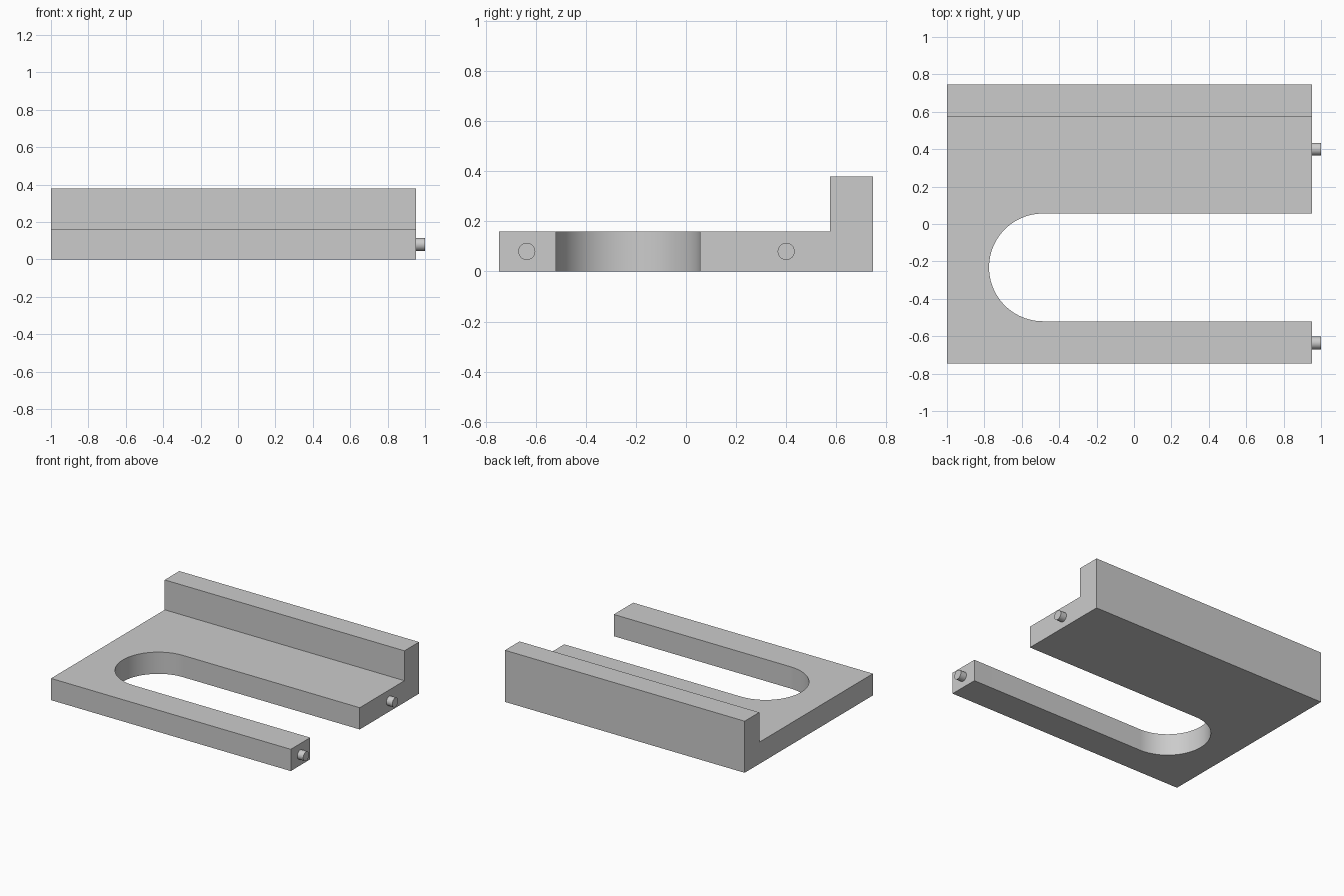
import bpy, bmesh, math
from mathutils import Matrix

cube = bpy.data.objects.get("Cube")
if cube:
    bpy.data.objects.remove(cube, do_unlink=True)

GREY = (0.6, 0.6, 0.6, 1)
grey = bpy.data.materials.new("light grey")
grey.use_nodes = True
grey.diffuse_color = GREY
grey.node_tree.nodes["Principled BSDF"].inputs["Base Color"].default_value = GREY

LEFT, RIGHT, HALF_Y = -1.0, 0.952, 0.746
PLATE_TOP, WALL_TOP, WALL_Y = 0.16, 0.38, 0.576
SLOT_X, SLOT_Y, SLOT_R = -0.487, -0.232, 0.288
PIN_R = 0.034


def extrude_outline(name, points, offset):
    """Solid made by extruding a flat outline along an offset."""
    bm = bmesh.new()
    face = bm.faces.new([bm.verts.new(p) for p in points])
    ext = bmesh.ops.extrude_face_region(bm, geom=[face])
    verts = [v for v in ext["geom"] if isinstance(v, bmesh.types.BMVert)]
    bmesh.ops.translate(bm, verts=verts, vec=offset)
    bmesh.ops.recalc_face_normals(bm, faces=bm.faces)
    return finish(name, bm)


def finish(name, bm):
    mesh = bpy.data.meshes.new(name)
    bm.to_mesh(mesh)
    bm.free()
    mesh.materials.append(grey)
    obj = bpy.data.objects.new(name, mesh)
    bpy.context.collection.objects.link(obj)
    return obj


def smooth(obj):
    bpy.ops.object.select_all(action="DESELECT")
    obj.select_set(True)
    bpy.context.view_layer.objects.active = obj
    bpy.ops.object.shade_smooth_by_angle(angle=math.radians(30))


# Base plate with raised back wall: L profile run along x
profile = [(-HALF_Y, 0), (HALF_Y, 0), (HALF_Y, WALL_TOP),
           (WALL_Y, WALL_TOP), (WALL_Y, PLATE_TOP), (-HALF_Y, PLATE_TOP)]
body = extrude_outline("slotted_plate", [(LEFT, y, z) for y, z in profile],
                       (RIGHT - LEFT, 0, 0))

# Round-ended slot, open at the right end
SEGMENTS = 48
arc = [math.pi / 2 + math.pi * i / SEGMENTS for i in range(SEGMENTS + 1)]
slot = [(SLOT_X + SLOT_R * math.cos(a), SLOT_Y + SLOT_R * math.sin(a), -0.1) for a in arc]
slot += [(RIGHT + 0.1, SLOT_Y - SLOT_R, -0.1), (RIGHT + 0.1, SLOT_Y + SLOT_R, -0.1)]
cutter = extrude_outline("slot_cutter", slot, (0, 0, 0.5))
cutter.hide_render = True

cut = body.modifiers.new("slot", "BOOLEAN")
cut.operation = "DIFFERENCE"
cut.solver = "EXACT"
cut.object = cutter
bpy.context.view_layer.objects.active = body
bpy.ops.object.modifier_apply(modifier=cut.name)
bpy.data.objects.remove(cutter, do_unlink=True)
smooth(body)

# Locating pins on the ends of both arms
for name, y in (("front_pin", -0.636), ("back_pin", 0.4)):
    bm = bmesh.new()
    bmesh.ops.create_cone(bm, cap_ends=True, segments=32, radius1=PIN_R, radius2=PIN_R,
                          depth=1 - RIGHT,
                          matrix=Matrix.Translation(((1 + RIGHT) / 2, y, PLATE_TOP / 2))
                          @ Matrix.Rotation(math.pi / 2, 4, "Y"))
    smooth(finish(name, bm))
